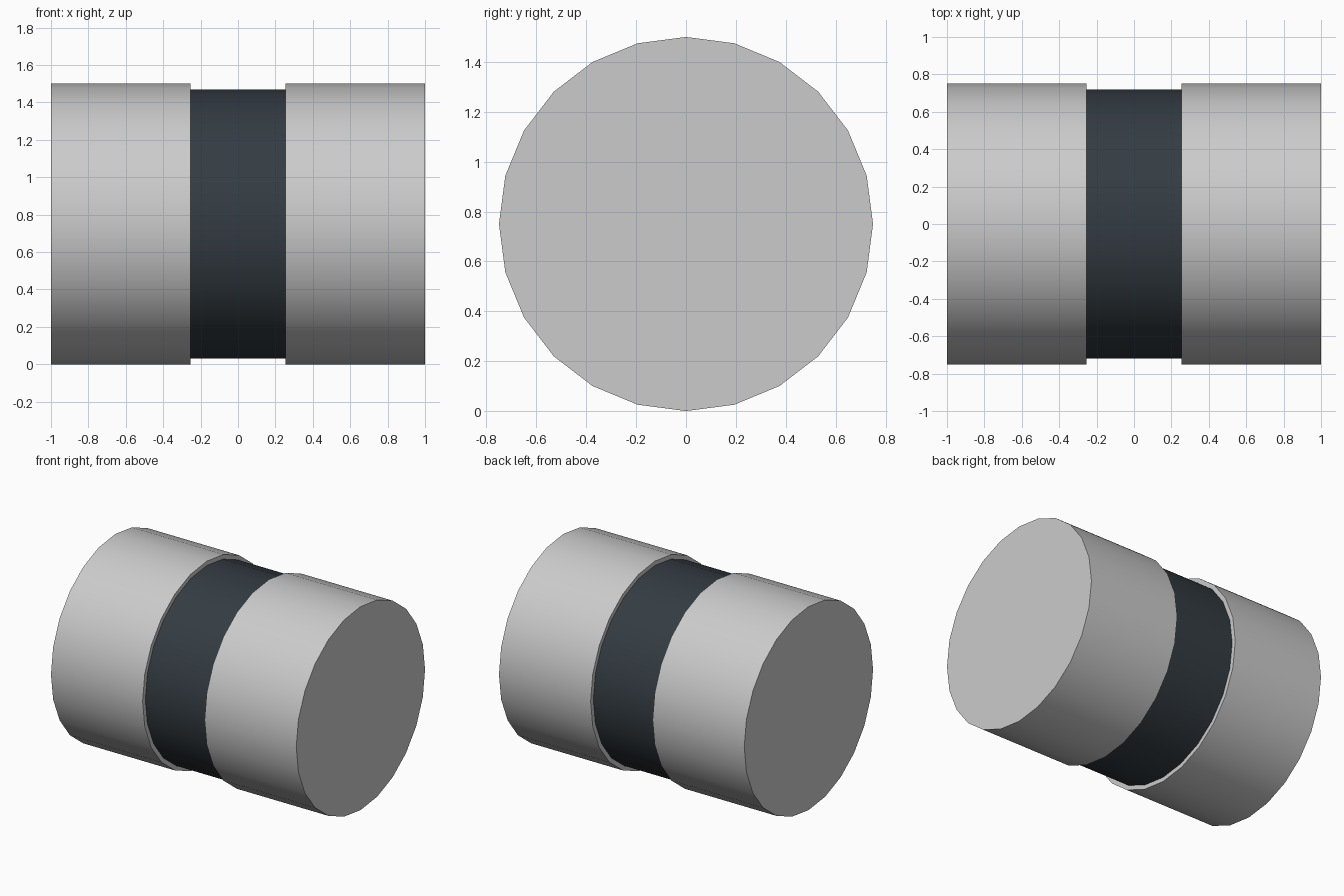
import bpy
from math import pi, radians

if "Cube" in bpy.data.objects:
    bpy.data.objects.remove(bpy.data.objects["Cube"])

RADIUS = 0.75
SIDES = 24


def drum(name, x0, x1, radius, material=None):
    """Capped cylinder lying along x, with a vertex row on top."""
    bpy.ops.mesh.primitive_cylinder_add(
        vertices=SIDES, radius=radius, depth=x1 - x0,
        location=((x0 + x1) / 2, 0, RADIUS), rotation=(0, pi / 2, 0))
    ob = bpy.context.object
    ob.name = name
    bpy.ops.object.transform_apply(location=False, rotation=True, scale=True)
    bpy.ops.object.shade_smooth_by_angle(angle=radians(30))
    if material:
        ob.data.materials.append(material)
    return ob


dark = bpy.data.materials.new("dark_band")
dark.diffuse_color = (0.034, 0.045, 0.055, 1)
dark.use_nodes = True
dark.node_tree.nodes["Principled BSDF"].inputs["Base Color"].default_value = dark.diffuse_color

# Grey end drums
drum("left_drum", -1.0, -0.253, RADIUS)
drum("right_drum", 0.253, 1.0, RADIUS)

# Recessed dark band between them
drum("centre_band", -0.253, 0.253, 0.718, dark)
